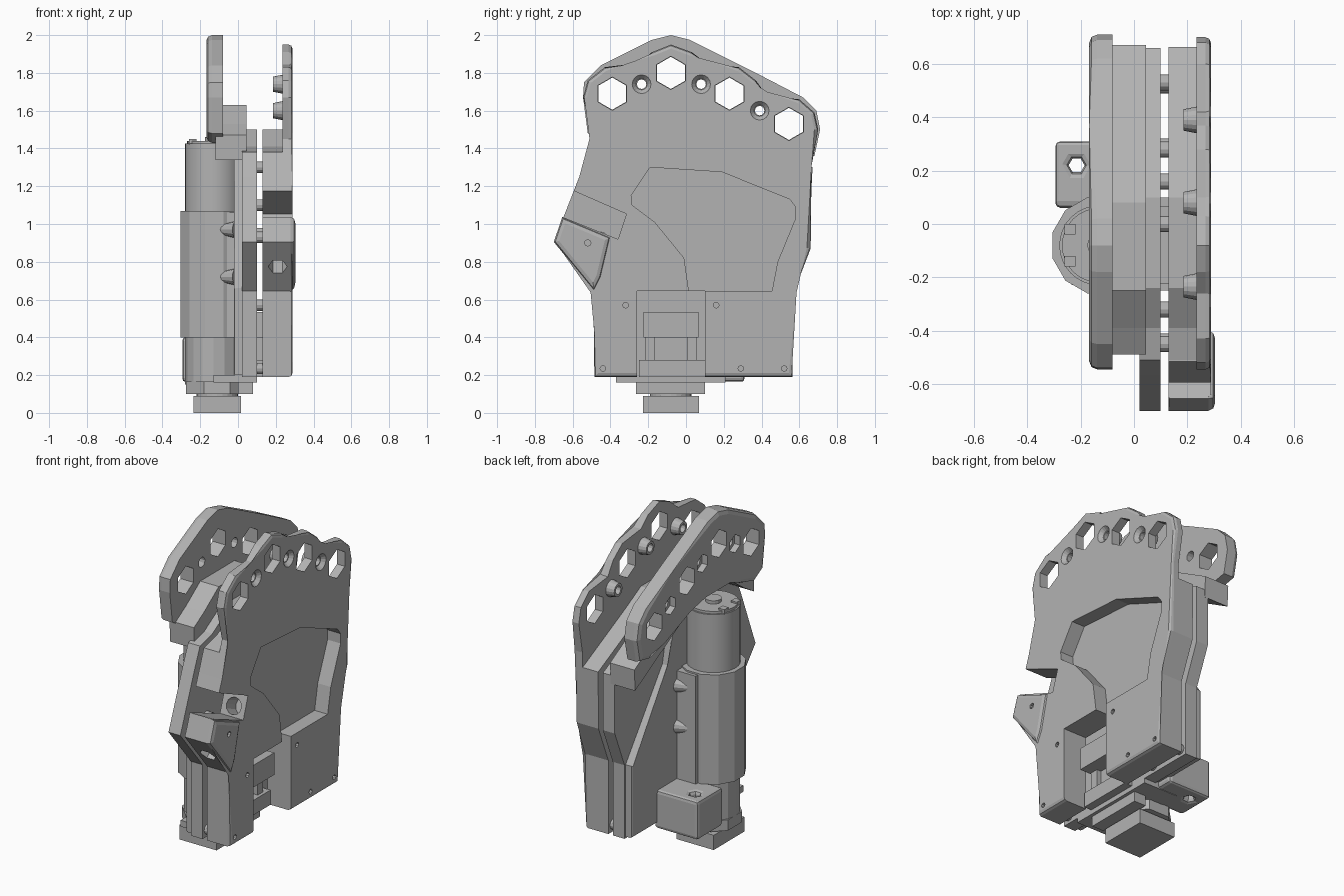
import bpy, bmesh, math
from mathutils import Vector

if "Cube" in bpy.data.objects:
    bpy.data.objects.remove(bpy.data.objects["Cube"])

grey = bpy.data.materials.new("plain_grey")
grey.diffuse_color = (0.45, 0.45, 0.45, 1)
grey.use_nodes = True
grey.node_tree.nodes["Principled BSDF"].inputs["Base Color"].default_value = grey.diffuse_color


def finish(name, bm):
    bmesh.ops.recalc_face_normals(bm, faces=bm.faces)
    me = bpy.data.meshes.new(name)
    bm.to_mesh(me)
    bm.free()
    me.materials.append(grey)
    ob = bpy.data.objects.new(name, me)
    bpy.context.collection.objects.link(ob)
    return ob


def prism(name, pts, x0, x1, bevel=0.0):
    """Extrude a (y, z) outline from x0 to x1, rounding the rim at x1."""
    bm = bmesh.new()
    a = [bm.verts.new((x0, y, z)) for y, z in pts]
    b = [bm.verts.new((x1, y, z)) for y, z in pts]
    bm.faces.new(a)
    rim = bm.faces.new(b)
    for i in range(len(pts)):
        j = (i + 1) % len(pts)
        bm.faces.new((a[i], a[j], b[j], b[i]))
    if bevel:
        bmesh.ops.bevel(bm, geom=list(rim.edges), offset=bevel, segments=2,
                        profile=0.5, affect='EDGES', clamp_overlap=True)
    return finish(name, bm)


def box(name, x0, x1, y0, y1, z0, z1):
    return prism(name, [(y0, z0), (y1, z0), (y1, z1), (y0, z1)], x0, x1)


def rod(name, p, q, r, sides=24, turn=0.0, r2=None, smooth=False):
    """Cylinder or cone from p to q."""
    p, q = Vector(p), Vector(q)
    d = q - p
    u = d.cross(Vector((0, 1, 0))).normalized()
    v = d.normalized().cross(u)
    r2 = r if r2 is None else r2
    bm = bmesh.new()
    rings = []
    for c, rad in ((p, r), (q, r2)):
        rings.append([bm.verts.new(c + rad * (math.cos(t) * u + math.sin(t) * v))
                      for t in [turn + 2 * math.pi * i / sides for i in range(sides)]])
    bm.faces.new(rings[0])
    bm.faces.new(rings[1])
    for i in range(sides):
        j = (i + 1) % sides
        f = bm.faces.new((rings[0][i], rings[0][j], rings[1][j], rings[1][i]))
        f.smooth = smooth
    return finish(name, bm)


def cut(ob, cutters):
    for c in cutters:
        m = ob.modifiers.new("cut", 'BOOLEAN')
        m.object, m.operation, m.solver = c, 'DIFFERENCE', 'EXACT'
    bpy.context.view_layer.update()
    dg = bpy.context.evaluated_depsgraph_get()
    me = bpy.data.meshes.new_from_object(ob.evaluated_get(dg))
    ob.modifiers.clear()
    ob.data = me
    for c in cutters:
        bpy.data.objects.remove(c)


def xrod(y, z, x0, x1, r, sides=12, name="cutter"):
    return rod(name, (x0, y, z), (x1, y, z), r, sides)


# Shared outlines and hole positions
lower = [(0.66, 0.87), (0.565, 0.64), (0.565, 0.19), (-0.485, 0.19),
         (-0.485, 0.645), (-0.70, 0.905), (-0.565, 1.25)]
knuckles = [(-0.49, 1.45), (-0.545, 1.67), (-0.52, 1.76), (-0.43, 1.83), (-0.26, 1.845),
            (-0.18, 1.91), (-0.08, 1.95), (0.03, 1.91), (0.10, 1.85), (0.28, 1.83),
            (0.37, 1.76), (0.42, 1.68), (0.60, 1.66), (0.68, 1.59), (0.70, 1.50), (0.665, 1.31)]
floor = [(-0.51, 1.38), (-0.39, 1.41), (-0.24, 1.50), (0.10, 1.50), (0.25, 1.42), (0.66, 1.22)]
sockets = [(-0.39, 1.69), (-0.08, 1.80), (0.23, 1.69), (0.545, 1.53)]
screws = [(-0.235, 1.74), (0.08, 1.74), (0.39, 1.60)]
pins = [(-0.32, 0.57), (0.16, 0.57), (-0.44, 0.235), (0.52, 0.235), (0.29, 0.235)]


def thumb_cutters():
    slot = prism("cutter", [(-0.80, 1.265), (-0.315, 1.053), (-0.36, 0.92), (-0.86, 1.12)], 0.11, 0.34)
    bolt = rod("cutter", (0.21, -0.70, 0.685), (0.21, -0.50, 0.852), 0.05, 6)
    return [slot, bolt]


# Palm shell with socket holes, pocket, wrist notch and thumb slot
shell = prism("palm_shell", lower + knuckles, 0.13, 0.288, 0.02)
pocket = [(-0.285, 1.10), (-0.29, 1.15), (-0.19, 1.30), (0.19, 1.275), (0.55, 1.13), (0.58, 1.09),
          (0.58, 1.03), (0.485, 0.80), (0.455, 0.645), (0.015, 0.645), (-0.01, 0.82), (-0.165, 1.01)]
cut(shell, [prism("cutter", floor + [(0.9, 1.15), (0.9, 2.1), (-0.8, 2.1), (-0.8, 1.38)], 0.10, 0.235),
            prism("cutter", pocket, 0.20, 0.33),
            box("cutter", 0.11, 0.33, -0.26, 0.10, 0.10, 0.645)]
    + [xrod(y, z, 0.15, 0.35, 0.088, 6) for y, z in sockets]
    + [xrod(y, z, 0.15, 0.35, 0.025) for y, z in screws]
    + [xrod(y, z, 0.26, 0.35, 0.015, 8) for y, z in pins]
    + [rod("cutter", (0.265, y, z), (0.30, y, z), 0.03, 16, r2=0.06) for y, z in screws]
    + thumb_cutters()
    + [rod("cutter", (0.21, -0.45, 1.025), (0.21, -0.25, 0.94), 0.05, 12)])

# Screw bosses on the inside of the shell
for y, z in screws:
    boss = rod("screw_boss", (0.185, y, z), (0.245, y, z), 0.04, 16, r2=0.052)
    cut(boss, [xrod(y, z, 0.15, 0.30, 0.025)])

# Thumb mount
mount = prism("thumb_mount", [(-0.487, 0.645), (-0.70, 0.905), (-0.655, 1.037),
                              (-0.40, 0.93), (-0.45, 0.72)], 0.132, 0.304, 0.025)
cut(mount, thumb_cutters()[1:] + [xrod(-0.52, 0.90, 0.27, 0.35, 0.017, 8)])
bpy.data.objects.remove(bpy.data.objects["cutter"]) if "cutter" in bpy.data.objects else None
for o in [o for o in bpy.data.objects if o.name.startswith("cutter")]:
    bpy.data.objects.remove(o)

# Back half of the palm
prism("back_half", lower + floor + [(0.66, 1.2)], 0.10, 0.02, 0.0)
prism("motor_bracket", [(-0.475, 0.2), (0.555, 0.2), (0.555, 0.64), (0.20, 1.12), (0.14, 1.40),
                        (-0.28, 1.40), (-0.36, 1.07), (-0.475, 0.66)], 0.03, -0.022, 0.012)

# Arched bridge and back knuckle plate
arch = [(-0.49, 1.47), (-0.39, 1.53), (-0.25, 1.63), (0.08, 1.63), (0.25, 1.53), (0.67, 1.30)]
prism("knuckle_bridge", arch + [(y * 0.99, z - 0.13) for y, z in reversed(arch)], -0.12, 0.045)
plate = prism("knuckle_plate", [
    (-0.545, 1.67), (-0.54, 1.75), (-0.45, 1.84), (-0.18, 1.975), (-0.08, 2.0), (0.02, 1.975),
    (0.37, 1.80), (0.62, 1.67), (0.69, 1.60), (0.71, 1.50), (0.68, 1.36), (0.58, 1.34), (0.45, 1.39),
    (0.20, 1.52), (0.05, 1.55), (-0.2, 1.55), (-0.32, 1.46), (-0.43, 1.43), (-0.52, 1.48)],
    -0.08, -0.168, 0.03)
cut(plate, [xrod(y, z, -0.25, 0.0, 0.085, 6) for y, z in sockets]
    + [xrod(y, z, -0.25, 0.0, 0.03) for y, z in screws]
    + [rod("cutter", (-0.25, y, z), (-0.13, y, z), 0.055, 6) for y, z in screws])

# Pins bridging the gap between the halves
for y, z in pins + [(0.0, 0.95), (-0.45, 0.93), (0.53, 1.1), (0.28, 1.3)]:
    xrod(y, z, 0.09, 0.14, 0.03, 12, "gap_pin")

# Motor, its housing and the gear stage
cx, cy = -0.13, -0.08
rod("motor", (cx, cy, 1.0), (cx, cy, 1.425), 0.15, 32, smooth=True)
rod("motor_cap", (cx, cy, 1.42), (cx, cy, 1.44), 0.14, 32)
rod("motor_bearing", (cx, cy, 1.43), (cx, cy, 1.46), 0.045, 16)
for s in (-1, 1):
    box("motor_terminal", cx - 0.13, cx - 0.09, cy + s * 0.06 - 0.02, cy + s * 0.06 + 0.02, 1.42, 1.45)
rod("motor_housing", (-0.125, cy, 0.40), (-0.125, cy, 1.07), 0.187, 12, math.pi / 12)
box("housing_web", -0.15, 0.02, -0.25, 0.12, 0.40, 1.06)
rod("gear_stage", (cx, cy, 0.15), (cx, cy, 0.41), 0.15, 16)
rod("gear_flange", (-0.11, cy, 0.10), (-0.11, cy, 0.165), 0.18, 8, math.pi / 8)
box("wrist_plate", -0.13, 0.10, -0.37, 0.21, 0.162, 0.20)
box("wrist_block", 0.0, 0.08, -0.265, 0.10, 0.10, 0.17)
box("output_box", -0.235, 0.015, -0.228, 0.068, 0.0, 0.09)
rod("output_shaft", (-0.11, cy, 0.08), (-0.11, cy, 0.12), 0.11, 24)

# Housing screws along the bracket edge
for z in (0.97, 0.72):
    for y in (-0.27, 0.11):
        rod("housing_screw", (-0.01, y, z), (-0.12, y * 0.8, z), 0.045, 12, r2=0.02)

# Side lug with a vertical bolt hole
lug = prism("side_lug", [(0.06, 0.165), (0.31, 0.165), (0.31, 0.40), (0.06, 0.40)], -0.295, 0.0)
lug_edges = [box("cutter", -0.20, -0.20 + 0.001, 0.9, 0.91, 0, 0.1)]
cut(lug, lug_edges + [rod("cutter", (-0.215, 0.22, 0.1), (-0.215, 0.22, 0.5), 0.03, 6)])
m = lug.modifiers.new("rounding", 'BEVEL')
m.width, m.segments, m.limit_method, m.angle_limit = 0.02, 2, 'ANGLE', math.radians(70)

# Wrist parts visible in the notch
box("notch_step", 0.09, 0.15, -0.25, 0.10, 0.19, 0.28)
box("notch_block", 0.09, 0.20, -0.225, 0.065, 0.40, 0.535)
for y in (-0.19, 0.03):
    box("notch_post", 0.09, 0.13, y - 0.025, y + 0.025, 0.27, 0.41)
